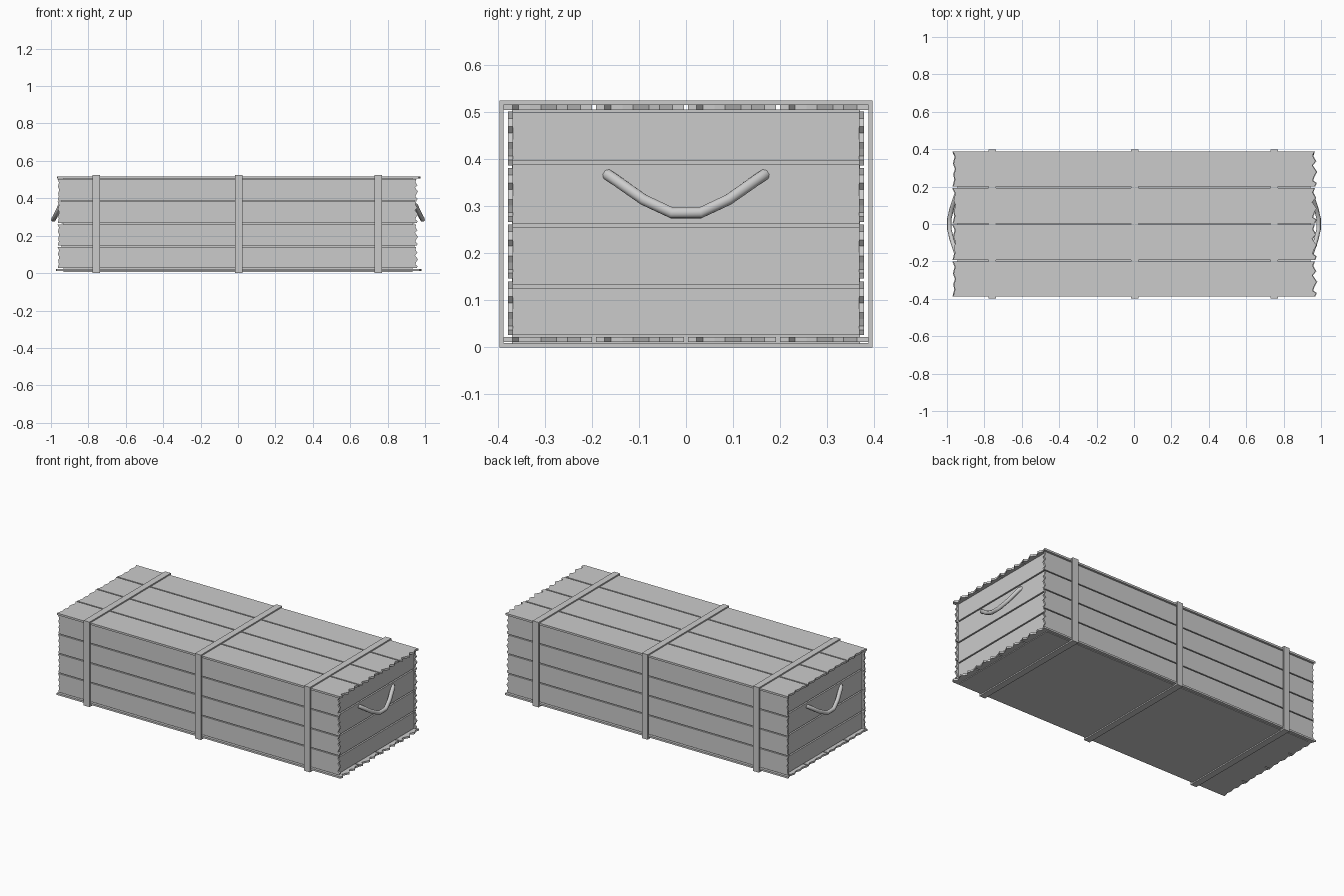
import bpy
from mathutils import Vector

if "Cube" in bpy.data.objects:
    bpy.data.objects.remove(bpy.data.objects["Cube"])


def make_mesh(name, verts, faces):
    me = bpy.data.meshes.new(name)
    me.from_pydata(verts, [], faces)
    me.update()
    ob = bpy.data.objects.new(name, me)
    bpy.context.collection.objects.link(ob)
    return ob


def box(name, lo, hi):
    v = [(x, y, z) for x in (lo[0], hi[0]) for y in (lo[1], hi[1]) for z in (lo[2], hi[2])]
    f = [(0, 1, 3, 2), (4, 6, 7, 5), (0, 4, 5, 1), (2, 3, 7, 6), (0, 2, 6, 4), (1, 5, 7, 3)]
    return make_mesh(name, v, f)


# Splintered plank end: (fraction across the width, fraction of the jag depth)
JAG_RIGHT = [(0, .6), (.1, .9), (.17, .15), (.3, .5), (.42, 1), (.6, .1), (.72, .8), (.87, .2), (1, .5)]
JAG_LEFT = [(0, .9), (.2, .4), (.35, .7), (.5, .2), (.65, .8), (.85, .3), (1, 1)]


def plank(name, a, b, t0, t1, x_left, x_right, depth, upright=False):
    """Jagged board running along x, spanning a..b across and t0..t1 in thickness."""
    outline = [(x_right - depth * (1 - d), a + (b - a) * s) for s, d in JAG_RIGHT]
    outline += [(x_left + depth * .7 * (1 - d), a + (b - a) * s) for s, d in reversed(JAG_LEFT)]
    n = len(outline)
    pt = (lambda x, w, t: (x, t, w)) if upright else (lambda x, w, t: (x, w, t))
    verts = [pt(x, w, t) for t in (t0, t1) for x, w in outline]
    faces = [tuple(reversed(range(n))), tuple(range(n, 2 * n))]
    faces += [(i, (i + 1) % n, n + (i + 1) % n, n + i) for i in range(n)]
    if upright:
        faces = [tuple(reversed(f)) for f in faces]
    return make_mesh(name, verts, faces)


# Inner body behind the boards
box("crate_core", (-.932, -.37, .007), (.932, .37, .506))

# Lid and bottom boards
for i in range(4):
    a = -.392 + i * .196
    plank(f"lid_plank_{i}", a + .004, a + .192, .505, .517, -.968, .976, .026)
    plank(f"bottom_plank_{i}", a + .004, a + .192, .011, .022, -.972, .98, .026)

# Side boards, front and back
for side, s in (("front", -1), ("back", 1)):
    t0, t1 = sorted((s * .368, s * .379))
    for i in range(4):
        a = .023 + i * .1205
        plank(f"{side}_plank_{i}", a + .003, a + .1175, t0, t1, -.965, .962, .017, True)

# End boards
cuts = [.022, .130, .260, .393, .505]
for side, s in (("left", -1), ("right", 1)):
    x0, x1 = sorted((s * .928, s * .944))
    for i in range(4):
        box(f"{side}_end_plank_{i}", (x0, -.369, cuts[i] + .004), (x1, .369, cuts[i + 1] - .004))

# Straps: rectangular hoops around the crate
outer = [(-.397, 0), (.397, 0), (.397, .525), (-.397, .525)]
inner = [(-.388, .009), (.388, .009), (.388, .516), (-.388, .516)]
for k, cx in enumerate((-.757, .004, .75)):
    verts = [(cx + dx, y, z) for dx in (-.02, .02) for loop in (outer, inner) for y, z in loop]
    faces = []
    for i in range(4):
        j = (i + 1) % 4
        faces += [(i, 4 + i, 4 + j, j), (8 + i, 8 + j, 12 + j, 12 + i),
                  (i, j, 8 + j, 8 + i), (4 + i, 12 + i, 12 + j, 4 + j)]
    make_mesh(f"strap_{k}", verts, faces)

# Rope handles
path = [(.938, -.168, .368), (.95, -.157, .361), (.972, -.09, .314), (.987, -.03, .286)]
path += [(x, -y, z) for x, y, z in reversed(path)]
for side, s in (("left", -1), ("right", 1)):
    cu = bpy.data.curves.new(f"{side}_handle", 'CURVE')
    cu.dimensions = '3D'
    cu.bevel_depth = .0125
    cu.bevel_resolution = 2
    cu.use_fill_caps = True
    sp = cu.splines.new('POLY')
    sp.points.add(len(path) - 1)
    for p, co in zip(sp.points, path):
        p.co = (s * co[0], co[1], co[2], 1)
    sp.use_smooth = True
    bpy.context.collection.objects.link(bpy.data.objects.new(f"{side}_handle", cu))
